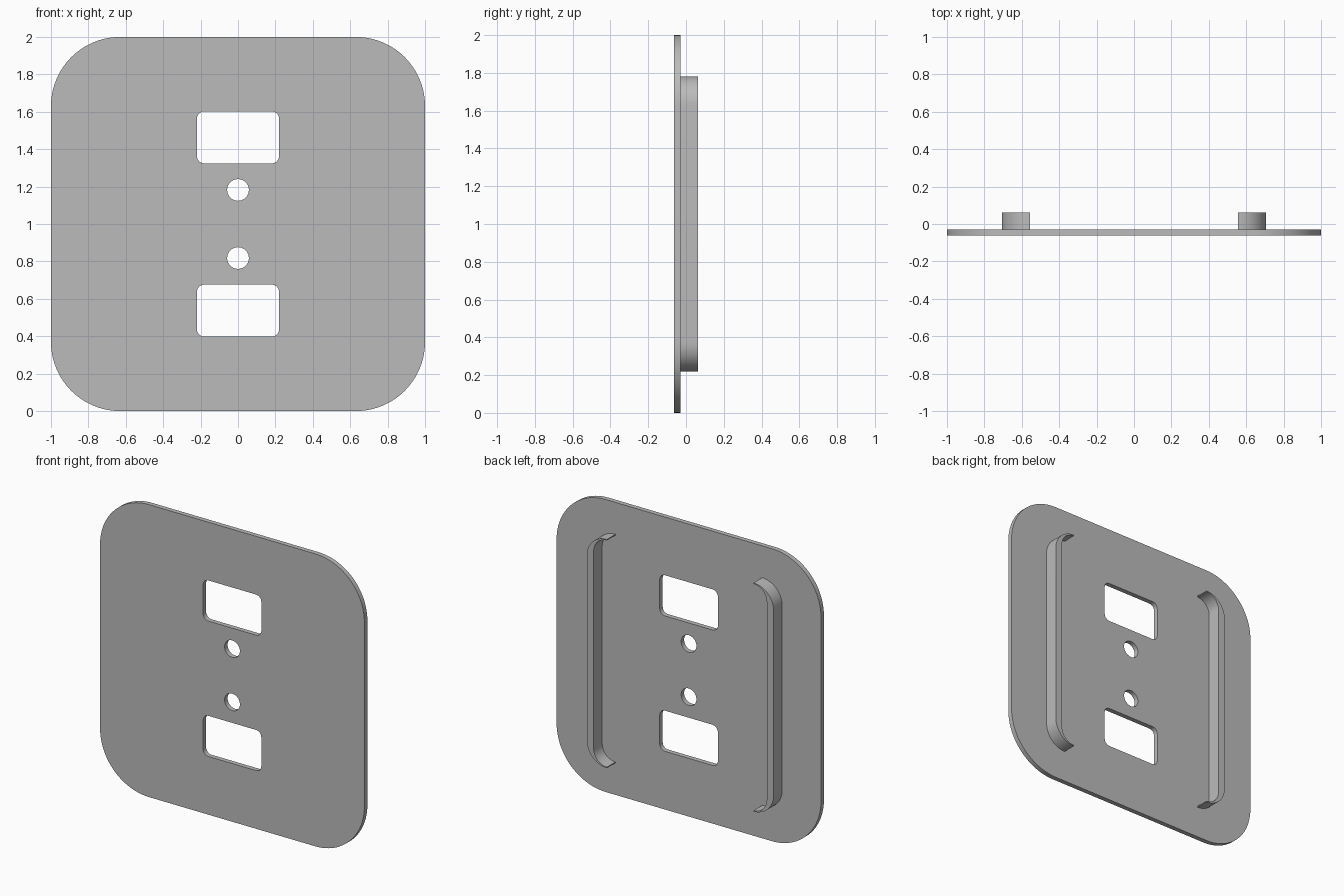
import bpy
import bmesh
import math

if "Cube" in bpy.data.objects:
    bpy.data.objects.remove(bpy.data.objects["Cube"], do_unlink=True)

grey = bpy.data.materials.new("plain_grey")
grey.use_nodes = True
colour = (0.5, 0.5, 0.5, 1.0)
grey.diffuse_color = colour
grey.node_tree.nodes["Principled BSDF"].inputs["Base Color"].default_value = colour

BACK, PLATE_BACK, FRONT = 0.0625, -0.03, -0.0625


def arc(cx, cz, rx, rz, start, end, steps=16):
    """Points along an elliptical arc, angles in degrees."""
    angles = [math.radians(start + (end - start) * i / steps) for i in range(steps + 1)]
    return [(cx + rx * math.cos(a), cz + rz * math.sin(a)) for a in angles]


def rounded_rect(cz, half_w, half_h, r, steps):
    """Closed outline of a rounded rectangle centred on x = 0."""
    points = []
    for i, (sx, sz) in enumerate([(1, 1), (-1, 1), (-1, -1), (1, -1)]):
        points += arc(sx * (half_w - r), cz + sz * (half_h - r), r, r,
                      i * 90, i * 90 + 90, steps)
    return points


def slab(name, outlines, y_front, y_back):
    """Fill the first outline, leave the others as holes, and thicken along y."""
    bm = bmesh.new()
    edges = []
    for outline in outlines:
        verts = [bm.verts.new((x, (y_front + y_back) / 2, z)) for x, z in outline]
        edges += [bm.edges.new((v, verts[i - 1])) for i, v in enumerate(verts)]
    bmesh.ops.triangle_fill(bm, use_beauty=True, use_dissolve=False, edges=edges)
    bmesh.ops.recalc_face_normals(bm, faces=bm.faces[:])
    mesh = bpy.data.meshes.new(name)
    bm.to_mesh(mesh)
    bm.free()
    mesh.materials.append(grey)
    obj = bpy.data.objects.new(name, mesh)
    bpy.context.collection.objects.link(obj)
    bpy.ops.object.select_all(action="DESELECT")
    obj.select_set(True)
    bpy.context.view_layer.objects.active = obj
    solid = obj.modifiers.new("thickness", "SOLIDIFY")
    solid.thickness = y_back - y_front
    solid.offset = 0
    bpy.ops.object.modifier_apply(modifier=solid.name)
    bpy.ops.object.shade_smooth_by_angle(angle=math.radians(30))
    return obj


# Face plate with two rectangular windows and two screw holes
outlines = [rounded_rect(1, 1, 1, 0.37, 24)]
for side in (1, -1):
    outlines.append(rounded_rect(1 + side * 0.463, 0.22, 0.139, 0.04, 8))
    outlines.append(arc(0, 1 + side * 0.182, 0.058, 0.058, 0, 360, 40)[:-1])
slab("face_plate", outlines, FRONT, PLATE_BACK)

# Back rails with ends that curve inward and taper to a thin tip
outer = arc(0.555, 1.63, 0.152, 0.152, 90, 0) + arc(0.555, 0.37, 0.152, 0.152, 0, -90)
inner = arc(0.555, 0.325, 0.1, 0.1, -90, 0) + arc(0.555, 1.675, 0.1, 0.1, 0, 90)
for name, side in (("left_rail", 1), ("right_rail", -1)):
    slab(name, [[(side * x, z) for x, z in outer + inner]], PLATE_BACK, BACK)
